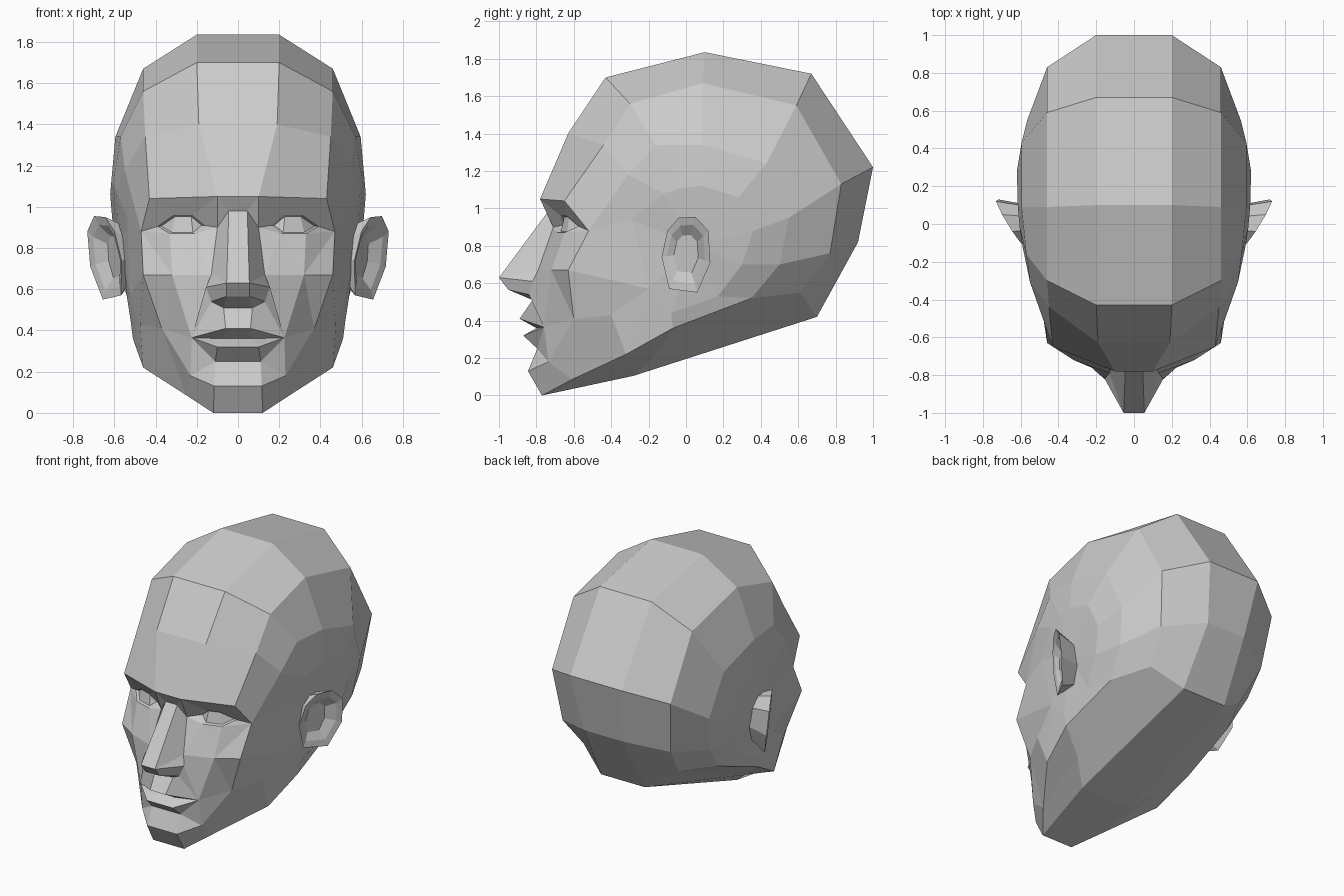
import bpy, bmesh
from mathutils import Vector

if "Cube" in bpy.data.objects:
    bpy.data.objects.remove(bpy.data.objects["Cube"])

bm = bmesh.new()
P = {}


def pt(name, co):
    # a named point and its mirror twin
    x, y, z = co
    P[name] = (bm.verts.new((x, y, z)), bm.verts.new((-x, y, z)))


def face(*names):
    # one facet on each side
    for s in (0, 1):
        bm.faces.new([P[n][s] for n in names])


def strip(names):
    # central strip joining left and right twins
    for a, b in zip(names, names[1:]):
        bm.faces.new([P[a][0], P[b][0], P[b][1], P[a][1]])


def finish(mesh, name):
    bmesh.ops.recalc_face_normals(mesh, faces=mesh.faces)
    me = bpy.data.meshes.new(name)
    mesh.to_mesh(me)
    mesh.free()
    ob = bpy.data.objects.new(name, me)
    bpy.context.collection.objects.link(ob)
    return ob


# Skull contours from the centre strip out to the temple, brow over the top to the jaw
contours = {
    "A": [(.10, -.78, 1.05), (.19, -.63, 1.40), (.2, -.43, 1.70), (.2, .10, 1.835), (.2, .67, 1.72),
          (.2, 1.0, 1.22), (.15, .92, .82), (.17, .70, .42), (.2, -.28, .105), (.12, -.77, 0)],
    "B": [(.43, -.65, 1.04), (.45, -.44, 1.34), (.46, -.30, 1.56), (.46, .09, 1.67), (.46, .59, 1.55),
          (.46, .83, 1.13), (.42, .77, .76), (.37, .61, .55), (.35, -.15, .23), (.25, -.61, .085)],
    "C": [(.47, -.52, .88), (.55, -.31, 1.18), (.57, -.16, 1.34), (.595, .09, 1.34), (.595, .43, 1.24),
          (.565, .55, .95), (.535, .50, .70), (.49, .35, .52), (.51, -.07, .36), (.46, -.32, .22)],
    "D": [(.535, -.29, .94), (.59, -.12, 1.08), (.605, -.02, 1.11), (.615, .09, 1.12), (.62, .28, 1.06),
          (.605, .36, .88), (.575, .30, .70), (.53, .17, .53), (.52, -.08, .44), (.525, -.20, .57)],
}
for key, pts in contours.items():
    for i, co in enumerate(pts):
        pt(f"{key}{i}", co)
strip([f"A{i}" for i in range(10)])
for a, b in ("AB", "BC", "CD"):
    for i in range(9):
        face(f"{a}{i}", f"{a}{i+1}", f"{b}{i+1}", f"{b}{i}")
pt("E", (.575, .04, .8))
for i in range(10):
    face(f"D{i}", f"D{(i+1) % 10}", "E")

# Nose
pt("bridge", (.045, -.74, .98))
pt("inner", (.10, -.71, .90))
pt("tip", (.055, -1.0, .63))
pt("undertip", (.055, -.95, .565))
pt("side", (.13, -.79, .67))
pt("wing", (.155, -.82, .61))
pt("nostril", (.13, -.84, .54))
pt("base", (.07, -.82, .51))
face("A0", "bridge", "inner")
face("bridge", "inner", "side", "tip")
face("side", "wing", "tip")
face("tip", "wing", "nostril", "undertip")
face("undertip", "nostril", "base")

# Mouth and chin
pt("lip0", (.06, -.89, .41))
pt("lip1", (.07, -.80, .36))
pt("lip2", (.10, -.87, .32))
pt("lip3", (.11, -.795, .25))
pt("corner", (.225, -.76, .365))
pt("chin", (.115, -.845, .13))
pt("chinside", (.23, -.735, .18))
strip(["A0", "bridge", "tip", "undertip", "base", "lip0", "lip1", "lip2", "lip3", "chin", "A9"])
face("base", "nostril", "corner", "lip0")
face("nostril", "wing", "corner")
for i in range(3):
    face(f"lip{i}", "corner", f"lip{i+1}")
face("lip3", "corner", "chinside")
face("lip3", "chinside", "chin")
face("chin", "chinside", "B9", "A9")

# Cheek and side of jaw
pt("mid", (.32, -.72, .67))
pt("cheek", (.46, -.63, .67))
pt("low", (.37, -.60, .41))
pt("jaw", (.475, -.40, .43))
face("side", "mid", "corner", "wing")
face("mid", "cheek", "low")
face("mid", "low", "corner")
face("corner", "low", "chinside")
face("chinside", "low", "B9")
face("C0", "D0", "D9", "cheek")
face("cheek", "D9", "jaw", "low")
face("jaw", "D9", "C9")
face("low", "jaw", "C9", "B9")

# Eye sockets, lids and recessed eye
eye = [(.16, -.66, .91), (.22, -.67, .96), (.31, -.64, .96),
       (.39, -.575, .905), (.33, -.65, .87), (.21, -.69, .87)]
centre = sum((Vector(p) for p in eye), Vector()) / 6
for i, p in enumerate(eye):
    pt(f"e{i}", p)
    pt(f"f{i}", centre.lerp(Vector(p), .85) + Vector((0, .015, 0)))
for i in range(6):
    j = (i + 1) % 6
    face(f"e{i}", f"e{j}", f"f{j}", f"f{i}")
face("f0", "f1", "f5")
face("f1", "f2", "f4", "f5")
face("f2", "f3", "f4")
face("A0", "inner", "e0", "e1")
face("A0", "e1", "e2", "B0")
face("B0", "e2", "e3", "C0")
face("C0", "e3", "e4")
face("C0", "e4", "mid")
face("C0", "mid", "cheek")
face("e4", "e5", "mid")
face("e5", "e0", "inner")
face("e5", "inner", "side")
face("e5", "side", "mid")
finish(bm, "head")

# Ears: rings from the skull to the flared rim, then into the bowl
rim = [(-.13, .74), (-.10, .88), (-.04, .95), (.05, .955), (.12, .88), (.13, .71), (.06, .55), (-.09, .57)]
rings = [(.75, 0, .54), (1, .6, .645), (.78, .6, .635), (.5, .45, .60)]  # scale, flare, x
for sign, name in ((1, "ear_left"), (-1, "ear_right")):
    em = bmesh.new()
    loops = [[em.verts.new((sign * (x + flare * s * (y + .2 * (z - .76))), y * s, .76 + (z - .76) * s))
              for y, z in rim] for s, flare, x in rings]
    for a, b in zip(loops, loops[1:]):
        for i in range(8):
            j = (i + 1) % 8
            em.faces.new([a[i], a[j], b[j], b[i]])
    em.faces.new(loops[0])
    em.faces.new(loops[-1])
    finish(em, name)
